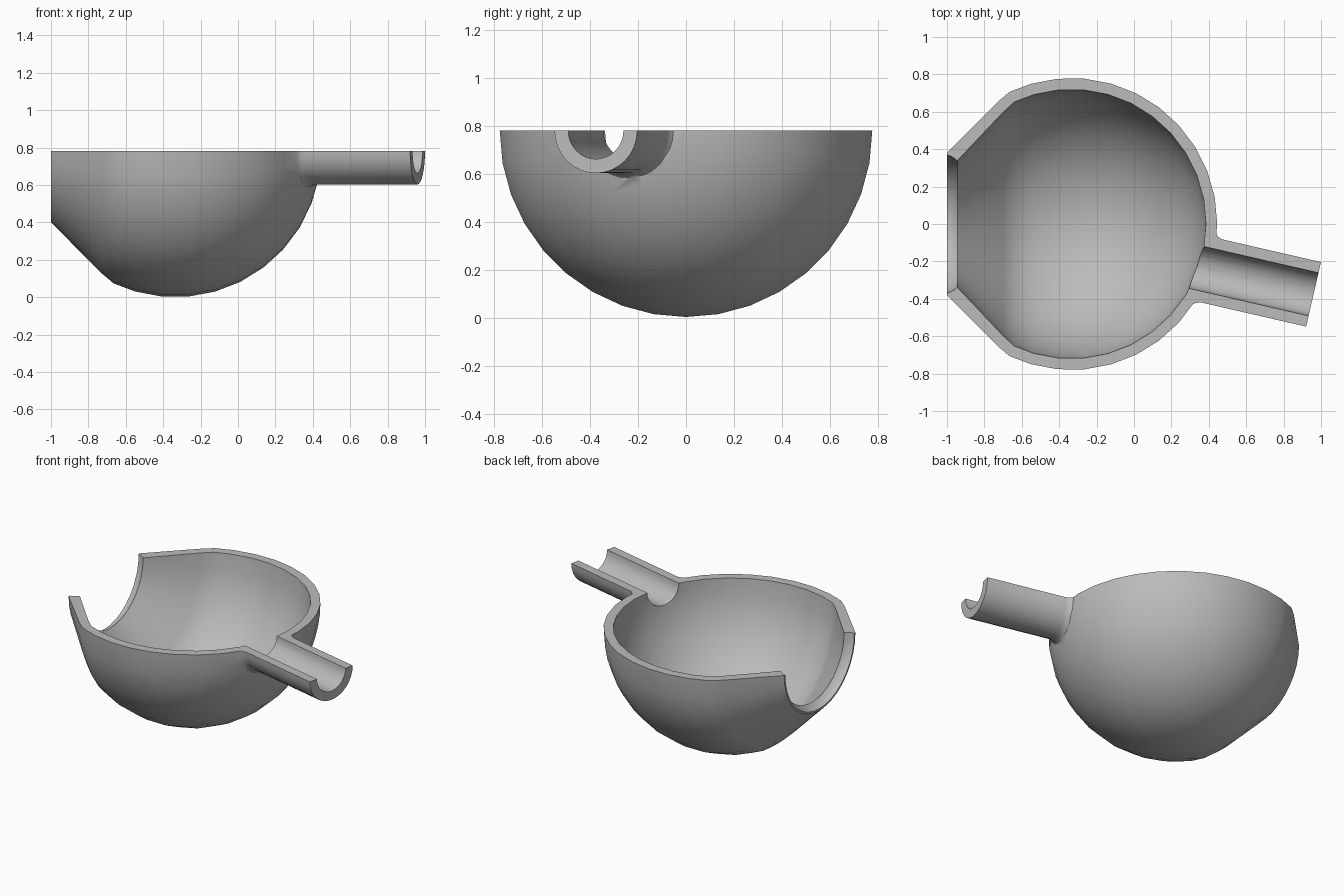
import bpy, bmesh, math
from mathutils import Vector

if "Cube" in bpy.data.objects:
    bpy.data.objects.remove(bpy.data.objects["Cube"])

TOP = 0.78
CENTRE = Vector((-0.335, 0, TOP))
R_OUT, R_IN = 0.78, 0.72

grey = bpy.data.materials.new("plain_grey")
grey.diffuse_color = (0.5, 0.5, 0.5, 1)
grey.use_nodes = True
grey.node_tree.nodes["Principled BSDF"].inputs["Base Color"].default_value = grey.diffuse_color


def ringed_solid(name, rings):
    """Closed solid from a list of equal-length rings of points."""
    bm = bmesh.new()
    loops = [[bm.verts.new(p) for p in ring] for ring in rings]
    n = len(loops[0])
    for a, b in zip(loops, loops[1:]):
        for i in range(n):
            j = (i + 1) % n
            bm.faces.new((a[i], a[j], b[j], b[i]))
    bm.faces.new(loops[0])
    bm.faces.new(loops[-1])
    bmesh.ops.remove_doubles(bm, verts=bm.verts, dist=0.0001)
    bmesh.ops.recalc_face_normals(bm, faces=bm.faces)
    mesh = bpy.data.meshes.new(name)
    bm.to_mesh(mesh)
    bm.free()
    mesh.materials.append(grey)
    ob = bpy.data.objects.new(name, mesh)
    bpy.context.collection.objects.link(ob)
    return ob


def lathe_x(name, profile, n=36):
    """Revolve (x, radius) points around the level axis of the bowl."""
    angles = [2 * math.pi * i / n for i in range(n)]
    return ringed_solid(name, [[(x, r * math.cos(a), TOP + r * math.sin(a))
                                for a in angles] for x, r in profile])


def arc(radius):
    steps = [0.01] + [10.6 * k for k in range(1, 11)] + [115]
    return [(CENTRE.x + radius * math.cos(math.radians(d)),
             radius * math.sin(math.radians(d))) for d in steps]


# Bowl shell: round body narrowing to a wide mouth with a rounded lip
bowl = lathe_x("bulb_half", arc(R_OUT) + [(-0.73, 0.652), (-1, 0.38)])
hollow = lathe_x("hollow_cutter", arc(R_IN) + [
    (-0.70, 0.597), (-0.945, 0.338), (-0.96, 0.351), (-0.98, 0.363),
    (-1.0, 0.368), (-1.1, 0.37)])

# Side spout, angled slightly, with a small flare where it meets the bowl
END = Vector((0.96, -0.376, TOP))
AXIS = Vector((0.975, -0.224, 0)).normalized()
SIDE = Vector((-AXIS.y, AXIS.x, 0))


def spout_ring(r, offset, on_bowl, n=32):
    ring = []
    for i in range(n):
        a = 2 * math.pi * i / n
        p = END + SIDE * (r * math.cos(a)) + Vector((0, 0, r * math.sin(a)))
        t = offset
        if on_bowl:  # distance along the axis back to the bowl surface
            q = p - CENTRE
            b = q.dot(AXIS)
            t += -b + math.sqrt(b * b - q.length_squared + R_OUT ** 2)
        ring.append(p + AXIS * t)
    return ring


spout = ringed_solid("spout_helper", [
    spout_ring(0.15, -0.85, False), spout_ring(0.205, -0.03, True),
    spout_ring(0.202, -0.006, True), spout_ring(0.186, 0.008, True),
    spout_ring(0.177, 0.03, True), spout_ring(0.177, 0, False)])
bore = ringed_solid("bore_cutter", [spout_ring(0.118, -0.9, False),
                                    spout_ring(0.118, 0.1, False)])

# Block that removes the upper half
block = ringed_solid("top_cutter", [
    [(x, y, z) for x, y in ((-2, -2), (2, -2), (2, 2), (-2, 2))]
    for z in (TOP, TOP + 2)])

bpy.context.view_layer.objects.active = bowl
bowl.select_set(True)
for tool, op in ((spout, 'UNION'), (hollow, 'DIFFERENCE'),
                 (bore, 'DIFFERENCE'), (block, 'DIFFERENCE')):
    tool.hide_render = True
    mod = bowl.modifiers.new(tool.name, 'BOOLEAN')
    mod.operation, mod.solver, mod.object = op, 'EXACT', tool
    bpy.ops.object.modifier_apply(modifier=mod.name)
    bpy.data.objects.remove(tool, do_unlink=True)

bpy.ops.object.shade_smooth_by_angle(angle=math.radians(32))
